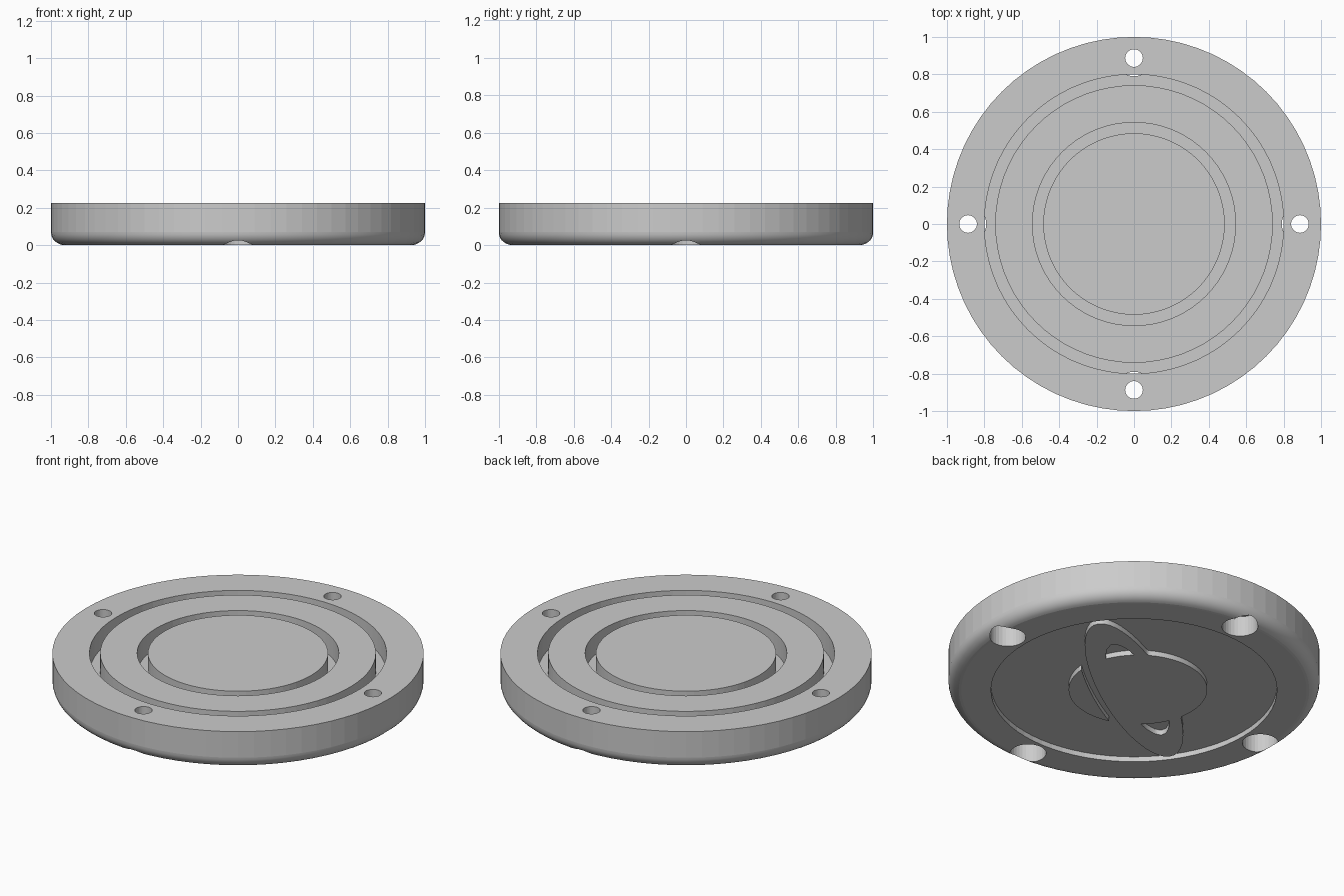
import bpy, bmesh
from math import sin, cos, pi, sqrt, radians, tau

cube = bpy.data.objects.get("Cube")
if cube:
    bpy.data.objects.remove(cube, do_unlink=True)

HEIGHT, FILLET, RECESS, GROOVE = 0.225, 0.07, 0.03, 0.12

grey = bpy.data.materials.new("light_grey")
grey.use_nodes = True
grey.diffuse_color = (0.6, 0.6, 0.6, 1)
grey.node_tree.nodes["Principled BSDF"].inputs["Base Color"].default_value = grey.diffuse_color


def lathe(name, profile, steps, centre=(0, 0)):
    """Spin an (r, z) profile around a vertical axis."""
    bm = bmesh.new()
    verts = [bm.verts.new((r, 0, z)) for r, z in profile]
    edges = [bm.edges.new(pair) for pair in zip(verts, verts[1:])]
    bmesh.ops.spin(bm, geom=verts + edges, cent=(0, 0, 0), axis=(0, 0, 1),
                   angle=tau, steps=steps, use_duplicate=False)
    bmesh.ops.remove_doubles(bm, verts=bm.verts, dist=1e-4)
    bmesh.ops.recalc_face_normals(bm, faces=bm.faces)
    mesh = bpy.data.meshes.new(name)
    bm.to_mesh(mesh)
    bm.free()
    mesh.materials.append(grey)
    obj = bpy.data.objects.new(name, mesh)
    obj.location = (*centre, 0)
    bpy.context.collection.objects.link(obj)
    return obj


# Disc: recessed underside, rounded lower rim, two ring grooves in the top
fillet = [(1 - FILLET + FILLET * sin(i * pi / 16), FILLET - FILLET * cos(i * pi / 16))
          for i in range(9)]
profile = [(0, RECESS), (0.77, RECESS), (0.77, 0)] + fillet + [(1, HEIGHT)]
for outer, inner in ((0.8, 0.742), (0.543, 0.485)):
    floor = HEIGHT - GROOVE
    profile += [(outer, HEIGHT), (outer, floor), (inner, floor), (inner, HEIGHT)]
profile.append((0, HEIGHT))
disc = lathe("disc", profile, 72)

# Four screw holes, counterbored from below
for i in range(4):
    angle = i * pi / 2
    bore = [(0, -0.05), (0.097, -0.05), (0.097, 0.12), (0.047, 0.12), (0.047, 0.3), (0, 0.3)]
    cutter = lathe("screw_hole_cutter", bore, 32, (0.887 * cos(angle), 0.887 * sin(angle)))
    cutter.hide_render = True
    cutter.hide_set(True)
    cut = disc.modifiers.new("screw_hole", "BOOLEAN")
    cut.operation, cut.solver, cut.object = "DIFFERENCE", "EXACT", cutter

# Apply the cuts and drop the cutters
bpy.context.view_layer.update()
cut_mesh = bpy.data.meshes.new_from_object(
    disc.evaluated_get(bpy.context.evaluated_depsgraph_get()))
cutters = [m.object for m in disc.modifiers]
disc.modifiers.clear()
disc.data = cut_mesh
for cutter in cutters:
    bpy.data.objects.remove(cutter, do_unlink=True)

# Smooth only the rounded rim
for face in disc.data.polygons:
    face.use_smooth = -0.99 < face.normal.z < -0.05


# Ringed globe relief on the underside, drawn as polar outlines
def reach(t, a, b, lift=0.0):
    """Distance from the origin to an ellipse along direction t."""
    qa = (cos(t) / a) ** 2 + (sin(t) / b) ** 2
    qb = -2 * sin(t) * lift / b ** 2
    qc = (lift / b) ** 2 - 1
    return (-qb + sqrt(qb * qb - 4 * qa * qc)) / (2 * qa)


def globe(t):
    return reach(t, 0.373, 0.373, 0.022)


def ring_outer(t):
    return reach(t, 0.74, 0.19)


def ring_inner(t):
    return reach(t, 0.505, 0.115, 0.02)


def ring_gap(t):
    return reach(t, 0.78, 0.232)


def silhouette(t):
    return max(ring_outer(t), globe(t)) if sin(t) > 0 else ring_outer(t)


def between(low, high, start, end, steps=400):
    """Closed outline of the area where high exceeds low."""
    ts = [start + (end - start) * i / steps for i in range(steps + 1)]
    ts = [t for t in ts if high(t) > low(t)]
    ts = ts[::8] + ts[-1:]
    return [(t, high(t)) for t in ts] + [(t, low(t)) for t in reversed(ts)]


outlines = [
    [(i * tau / 160, silhouette(i * tau / 160)) for i in range(160)],
    between(globe, ring_inner, -pi / 2, pi / 2),
    between(globe, ring_inner, pi / 2, 3 * pi / 2),
    between(ring_gap, globe, pi, tau),
]
TILT = radians(35)
curve = bpy.data.curves.new("relief_outline", "CURVE")
curve.dimensions, curve.fill_mode = "2D", "BOTH"
curve.extrude = RECESS / 2 + 0.002
for outline in outlines:
    spline = curve.splines.new("POLY")
    spline.points.add(len(outline) - 1)
    spline.use_cyclic_u = True
    for point, (t, r) in zip(spline.points, outline):
        u, v = r * cos(t), r * sin(t)
        point.co = (-u * cos(TILT) - v * sin(TILT), v * cos(TILT) - u * sin(TILT), 0, 1)
outline_obj = bpy.data.objects.new("relief_outline", curve)
bpy.context.collection.objects.link(outline_obj)
bpy.context.view_layer.update()
relief_mesh = bpy.data.meshes.new_from_object(
    outline_obj.evaluated_get(bpy.context.evaluated_depsgraph_get()))
bpy.data.objects.remove(outline_obj, do_unlink=True)
relief_mesh.materials.clear()
relief_mesh.materials.append(grey)
relief = bpy.data.objects.new("globe_relief", relief_mesh)
relief.location.z = RECESS / 2 + 0.002
bpy.context.collection.objects.link(relief)
